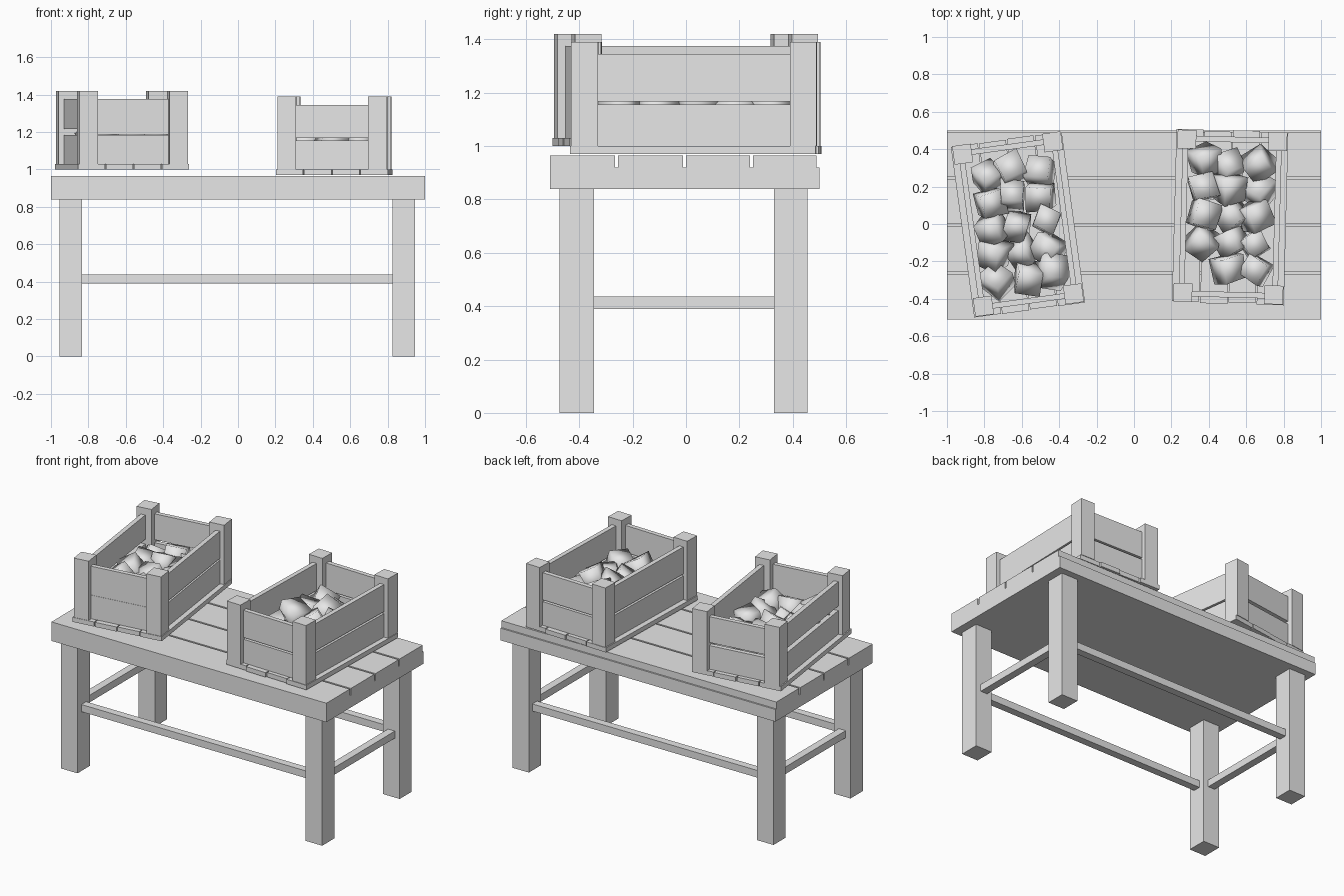
import bpy, bmesh, math, random
from mathutils import Matrix, Vector, Euler

random.seed(4)
if "Cube" in bpy.data.objects:
    bpy.data.objects.remove(bpy.data.objects["Cube"])

grey = bpy.data.materials.new("plain_grey")
grey.use_nodes = True
grey.diffuse_color = (0.8, 0.8, 0.8, 1)
grey.node_tree.nodes["Principled BSDF"].inputs["Base Color"].default_value = (0.8, 0.8, 0.8, 1)


def build(name, bm, place=Matrix()):
    mesh = bpy.data.meshes.new(name)
    bm.to_mesh(mesh)
    bm.free()
    mesh.materials.append(grey)
    obj = bpy.data.objects.new(name, mesh)
    obj.matrix_world = place
    bpy.context.collection.objects.link(obj)
    return obj


def box(name, x, y, z, place=Matrix()):
    """Box from (min, max) ranges along each axis."""
    bm = bmesh.new()
    bmesh.ops.create_cube(bm, size=1)
    for v in bm.verts:
        v.co = Vector([r[0] if c < 0 else r[1] for c, r in zip(v.co, (x, y, z))])
    return build(name, bm, place)


# Table top: slab with four planks separated by grooves
box("table_slab", (-1, 1), (-0.51, 0.5), (0.84, 0.92))
for y in ((-0.51, -0.267), (-0.255, -0.012), (0, 0.24), (0.252, 0.49)):
    box("table_plank", (-1, 1), y, (0.92, 0.965))

# Legs
leg_x = ((-0.955, -0.835), (0.825, 0.945))
leg_y = ((-0.475, -0.345), (0.33, 0.455))
for x in leg_x:
    for y in leg_y:
        box("table_leg", x, y, (0, 0.84))

# Rails between the legs
rail_z = (0.39, 0.437)
for y in leg_y:
    mid = sum(y) / 2
    box("long_rail", (-0.835, 0.825), (mid - 0.025, mid + 0.025), rail_z)
for x in leg_x:
    mid = sum(x) / 2
    box("side_rail", (mid - 0.025, mid + 0.025), (-0.345, 0.33), rail_z)


def lump(place, x, y, z):
    """Rough block with softened shading."""
    bm = bmesh.new()
    bmesh.ops.create_cube(bm, size=random.uniform(0.12, 0.135))
    for v in bm.verts:
        v.co *= random.uniform(0.88, 1.12)
    turn = Euler([random.uniform(-0.6, 0.6), random.uniform(-0.6, 0.6), random.uniform(0, 3)])
    obj = build("produce_lump", bm, place @ Matrix.Translation((x, y, z)) @ turn.to_matrix().to_4x4())
    obj.data.shade_smooth()


def crate(x, y, z, degrees, gaps, skip):
    """Slatted crate; gaps holds the plank gap of the left, right, front and back wall."""
    place = Matrix.Translation((x, y, z)) @ Matrix.Rotation(math.radians(degrees), 4, "Z")
    # Floor slats
    for i in range(4):
        start = -0.3 + i * 0.151
        shift = random.uniform(-0.006, 0.006)
        box("crate_floor_slat", (start, start + 0.145), (-0.46 + shift, 0.46 + shift), (0, 0.03), place)
    # Corner posts
    for sx in (-1, 1):
        for sy in (-1, 1):
            cx, cy = sx * 0.243, sy * 0.41
            box("crate_post", (cx - 0.05, cx + 0.05), (cy - 0.05, cy + 0.05), (0.03, 0.42), place)
    # Walls of two planks each
    walls = (((-0.265, -0.235), (-0.37, 0.37)), ((0.235, 0.265), (-0.37, 0.37)),
             ((-0.2, 0.2), (-0.43, -0.4)), ((-0.2, 0.2), (0.4, 0.43)))
    for (wx, wy), gap in zip(walls, gaps):
        box("crate_lower_plank", wx, wy, (0.03, 0.185), place)
        box("crate_upper_plank", wx, wy, (0.185 + gap, 0.375), place)
    # Produce in three columns
    for col in (-1, 0, 1):
        for row in range(-2, 3):
            if (col, row) not in skip:
                lump(place, col * 0.14 + random.uniform(-0.015, 0.015),
                     row * 0.14 + random.uniform(-0.015, 0.015), 0.17 + random.uniform(-0.02, 0.025))


crate(-0.62, 0, 1.0, 7.8, (0.03, 0.012, 0.001, 0.02), ())
crate(0.515, 0.037, 0.97, -1.5, (0.012, 0.012, 0.012, 0.012), ((-1, -2),))
